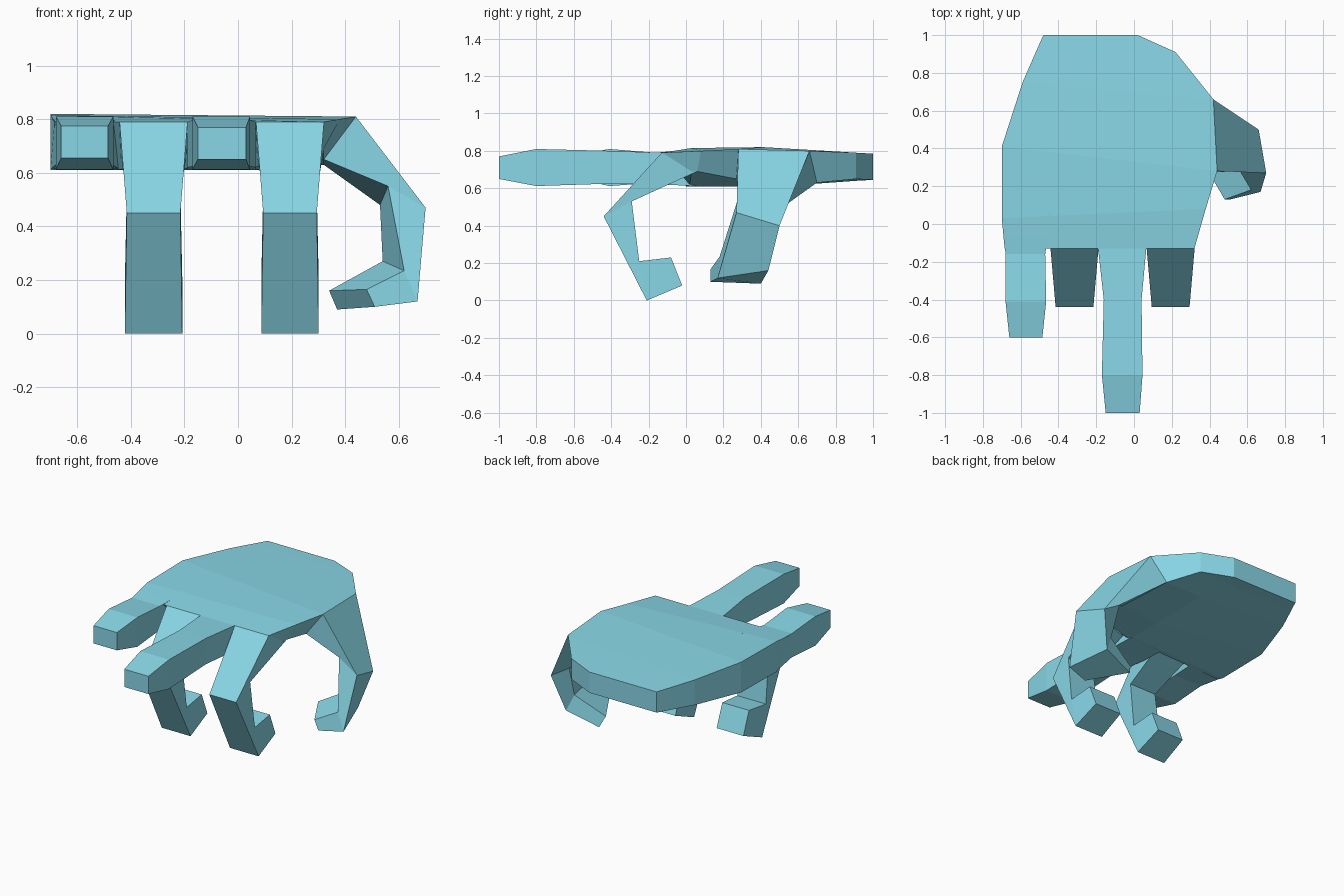
import bpy
import bmesh

mat = bpy.data.materials.new("hand_blue")
mat.diffuse_color = (0.25, 0.68, 0.8, 1)


def loft(name, rings):
    """Skin a list of equal-sized point rings into a closed, flat-shaded solid."""
    bm = bmesh.new()
    vs = [[bm.verts.new(p) for p in ring] for ring in rings]
    n = len(rings[0])
    for a, b in zip(vs, vs[1:]):
        for i in range(n):
            j = (i + 1) % n
            bm.faces.new((a[i], a[j], b[j], b[i]))
    bm.faces.new(vs[0])
    bm.faces.new(vs[-1][::-1])
    bmesh.ops.recalc_face_normals(bm, faces=bm.faces)
    me = bpy.data.meshes.new(name)
    bm.to_mesh(me)
    bm.free()
    me.materials.append(mat)
    ob = bpy.data.objects.new(name, me)
    bpy.context.collection.objects.link(ob)
    return ob


def straight_finger(name, rows):
    """Rows of (y, left x, right x, bottom z, top z)."""
    loft(name, [[(l, y, t), (r, y, t), (r, y, b), (l, y, b)] for y, l, r, b, t in rows])


def curled_finger(name, cx):
    """Rows of (half width, outer (y, z), inner (y, z)) around centre cx."""
    rows = [(0.127, (-0.13, 0.79), (0.06, 0.69)),
            (0.100, (-0.44, 0.45), (-0.29, 0.53)),
            (0.107, (-0.21, 0.00), (-0.25, 0.21)),
            (0.100, (-0.02, 0.08), (-0.08, 0.23))]
    loft(name, [[(cx - w, *o), (cx + w, *o), (cx + w, *i), (cx - w, *i)]
                for w, o, i in rows])


# palm, wrist to knuckles: top left, top right, bottom right, bottom middle, bottom left
loft("palm", [
    [(-0.48, 1, 0.785), (0.02, 1, 0.785), (0.02, 1, 0.645), (-0.2, 1, 0.645), (-0.48, 1, 0.645)],
    [(-0.52, 0.91, 0.79), (0.22, 0.91, 0.79), (0.22, 0.91, 0.65), (-0.1, 0.91, 0.64), (-0.52, 0.91, 0.64)],
    [(-0.59, 0.75, 0.80), (0.42, 0.66, 0.80), (0.32, 0.70, 0.63), (0.05, 0.70, 0.625), (-0.59, 0.75, 0.63)],
    [(-0.70, 0.41, 0.82), (0.44, 0.28, 0.81), (0.32, 0.27, 0.65), (0.06, 0.30, 0.61), (-0.70, 0.41, 0.615)],
    [(-0.70, 0.03, 0.815), (0.38, 0.08, 0.80), (0.32, 0.06, 0.69), (0.06, 0.06, 0.61), (-0.70, 0.03, 0.61)],
    [(-0.685, -0.13, 0.79), (0.32, -0.13, 0.79), (0.32, 0.03, 0.69), (0.06, 0.02, 0.62), (-0.685, 0.0, 0.61)],
])

# outstretched fingers
straight_finger("little_finger", [
    (0.05, -0.70, -0.44, 0.612, 0.812), (-0.16, -0.68, -0.47, 0.63, 0.79),
    (-0.41, -0.68, -0.465, 0.612, 0.81), (-0.60, -0.66, -0.485, 0.655, 0.775)])
straight_finger("middle_finger", [
    (0.05, -0.19, 0.065, 0.612, 0.80), (-0.13, -0.19, 0.065, 0.62, 0.79),
    (-0.40, -0.16, 0.04, 0.625, 0.80),
    (-0.80, -0.17, 0.045, 0.612, 0.81), (-1.0, -0.15, 0.03, 0.65, 0.77)])

# curled fingers
curled_finger("ring_finger", -0.315)
curled_finger("index_finger", 0.194)

# thumb: outer front, outer back, inner back, inner front
loft("thumb", [
    [(0.44, 0.28, 0.81), (0.42, 0.66, 0.80), (0.32, 0.70, 0.63), (0.32, 0.27, 0.65)],
    [(0.70, 0.27, 0.47), (0.66, 0.50, 0.40), (0.53, 0.49, 0.48), (0.56, 0.28, 0.55)],
    [(0.67, 0.17, 0.12), (0.59, 0.44, 0.16), (0.54, 0.42, 0.27), (0.62, 0.18, 0.235)],
    [(0.51, 0.13, 0.10), (0.37, 0.40, 0.09), (0.34, 0.37, 0.16), (0.48, 0.13, 0.165)],
])
